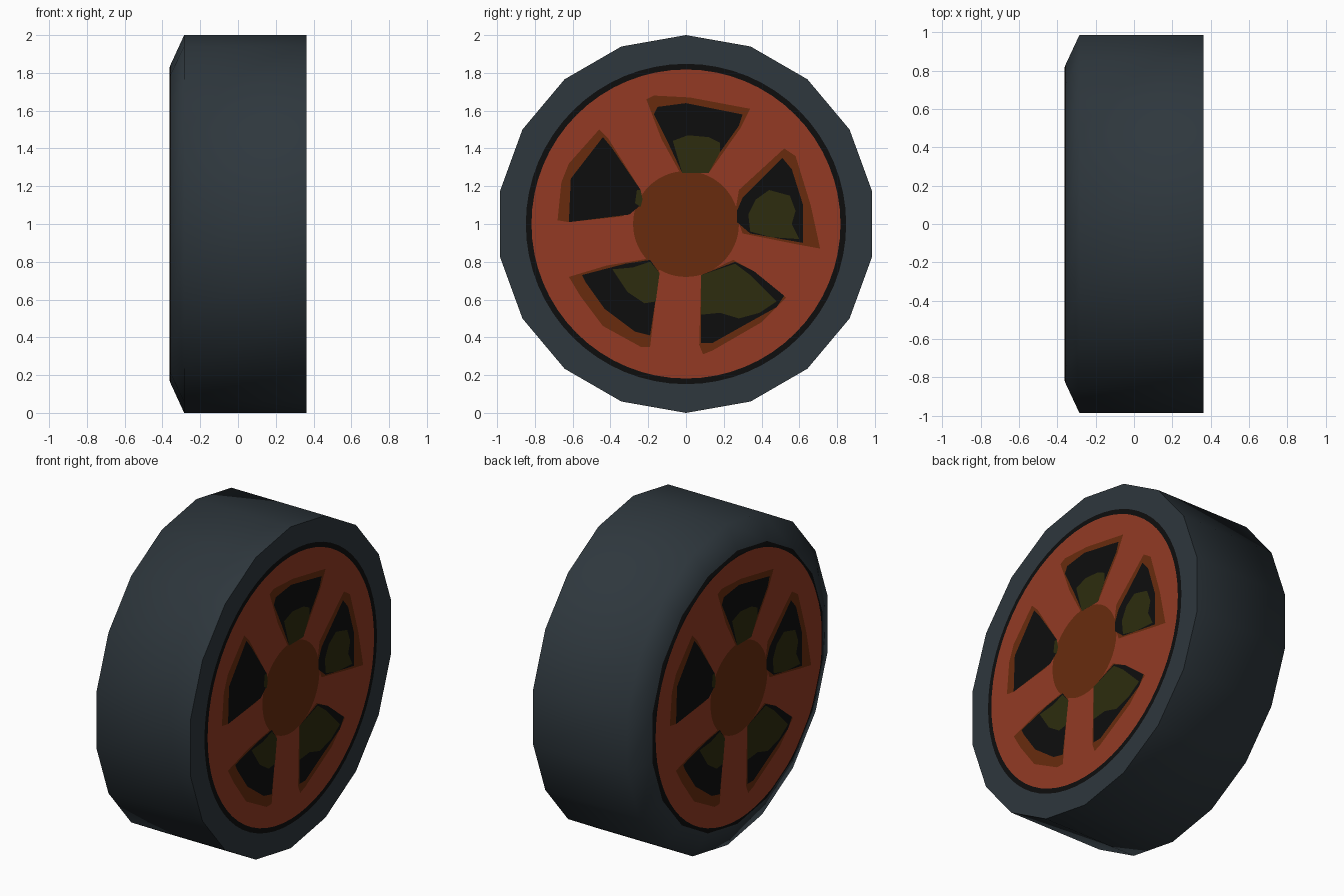
import bpy, bmesh, math

if "Cube" in bpy.data.objects:
    bpy.data.objects.remove(bpy.data.objects["Cube"])

def mat(name, rgb):
    lin = [((c / 255 + 0.055) / 1.055) ** 2.4 if c > 10 else c / 255 / 12.92 for c in rgb]
    m = bpy.data.materials.new(name)
    m.diffuse_color = (*lin, 1)
    m.use_nodes = True
    m.node_tree.nodes["Principled BSDF"].inputs["Base Color"].default_value = m.diffuse_color
    return m

RUBBER = mat("rubber grey", (46, 55, 61))
BLACK = mat("black", (13, 13, 13))
ORANGE = mat("rust orange", (147, 58, 36))
BROWN = mat("dark brown", (104, 43, 13))
OLIVE = mat("olive", (45, 44, 14))

def make(name, bm, mats):
    me = bpy.data.meshes.new(name)
    bm.to_mesh(me)
    bm.free()
    for m in mats:
        me.materials.append(m)
    ob = bpy.data.objects.new(name, me)
    bpy.context.collection.objects.link(ob)
    return ob

# Tyre: 18-sided lathe along x, chamfered on the left only
N = 18
profile = [(-0.362, 0.83), (-0.354, 0.85), (-0.285, 1.0), (0.362, 1.0), (0.362, 0.85)]
bm = bmesh.new()
rings = [[bm.verts.new((x, r * math.sin(i * math.tau / N), 1 + r * math.cos(i * math.tau / N)))
          for i in range(N)] for x, r in profile]
for k in range(len(rings) - 1):
    for i in range(N):
        j = (i + 1) % N
        f = bm.faces.new((rings[k][i], rings[k][j], rings[k + 1][j], rings[k + 1][i]))
        f.smooth = k < 3
        f.material_index = 1 if k == 0 else 0
bm.faces.new(rings[0]).material_index = 1
bm.faces.new(rings[-1])
bmesh.ops.recalc_face_normals(bm, faces=bm.faces[:])
make("tyre", bm, [RUBBER, BLACK])

# Thin painted layers, the same on both sides (turned half round about z)
def plate(name, pts, layer, m):
    bm = bmesh.new()
    for s in (1, -1):
        f = bm.faces.new([bm.verts.new((s * (0.362 + 0.0008 * layer), s * u, 1 + v)) for u, v in pts])
        f.normal_update()
        if f.normal.x * s < 0:
            f.normal_flip()
    bmesh.ops.triangulate(bm, faces=bm.faces[:])
    make(name, bm, [m])

def circle(r, n=64):
    return [(r * math.cos(i * math.tau / n), r * math.sin(i * math.tau / n)) for i in range(n)]

# Rim: black edge (right side only, the left has it in the tyre), disc and hub
bm = bmesh.new()
bm.faces.new([bm.verts.new((0.3628, u, 1 + v)) for u, v in circle(0.848)])
make("rim_edge", bm, [BLACK])
plate("rim_disc", circle(0.818), 2, ORANGE)
plate("hub", circle(0.28), 3, BROWN)

# Windows between the spokes: outline, opening and inner tint, in hundredths
def window(name, outline, opening, tint):
    for part, pts, layer, m in (("outline", outline, 3.5, BROWN), ("opening", opening, 4.5, BLACK),
                                ("tint", tint, 5.5, OLIVE)):
        plate(name + "_" + part, [(u / 100, v / 100) for u, v in pts], layer, m)

window("top_window",
       [(-21, 66), (-17, 68), (2, 67), (34, 61), (29, 51), (12, 27), (-3, 27), (-13, 45)],
       [(-17, 58), (-15, 62), (0, 64), (30, 58), (28, 52), (18, 38), (12, 27), (-2, 27), (-9, 42)],
       [(-7, 44), (1, 47), (12, 46), (18, 43), (18, 38), (12, 27), (-2, 27)])
window("right_window",
       [(26, 6), (28, 18), (52, 40), (58, 36), (66, 10), (71, -13), (60, -11), (30, -5)],
       [(27, 7), (30, 14), (51, 35), (56, 29), (62, 10), (62, -10), (34, -5), (27, 1)],
       [(33, 5), (37, 13), (44, 18), (55, 15), (58, 7), (56, 0), (60, -8), (45, -7), (34, -4)])
window("lower_right_window",
       [(8, -27), (25, -19), (36, -25), (53, -39), (40, -52), (14, -67), (9, -69), (7, -64)],
       [(8, -27), (26, -20), (36, -25), (52, -38), (48, -44), (30, -54), (14, -63), (8, -63)],
       [(8, -27), (26, -21), (34, -27), (48, -41), (39, -47), (28, -50), (18, -47), (8, -48)])
window("lower_left_window",
       [(-62, -28), (-42, -22), (-18, -18), (-14, -23), (-19, -65), (-24, -65), (-44, -54), (-56, -38)],
       [(-55, -27), (-32, -21), (-19, -19), (-14, -26), (-19, -59), (-27, -57), (-43, -45), (-53, -31)],
       [(-39, -24), (-28, -23), (-19, -20), (-14, -26), (-16, -41), (-22, -42), (-31, -36)])
window("left_window",
       [(-68, 2), (-66, 22), (-62, 32), (-46, 50), (-41, 45), (-24, 18), (-25, 9), (-34, 4), (-62, 1)],
       [(-62, 1), (-61, 24), (-44, 46), (-39, 40), (-24, 18), (-24, 10), (-30, 5)],
       [(-26, 18), (-24, 18), (-23, 13), (-24, 9), (-27, 11)])
